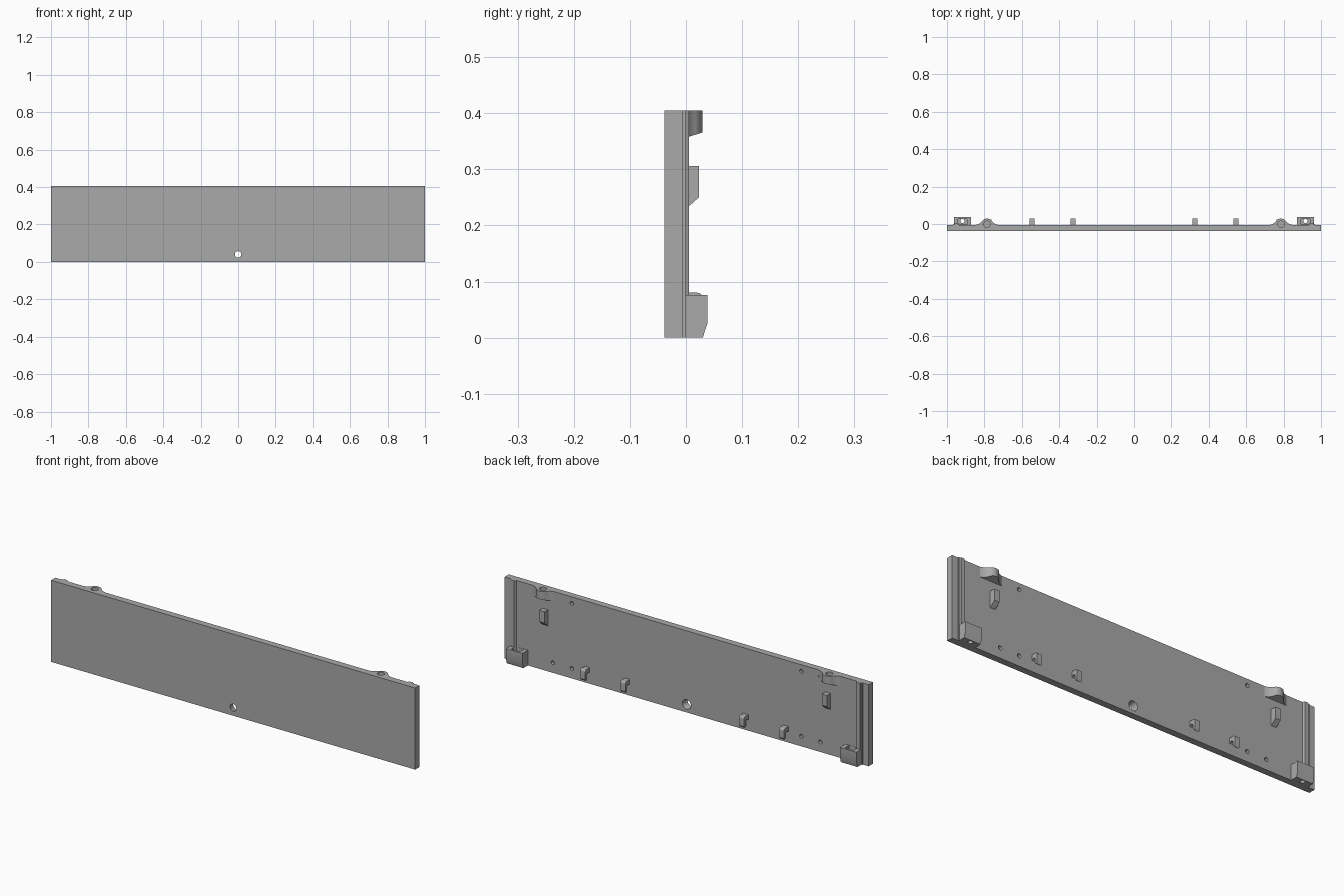
import bpy, bmesh, math
from mathutils import Matrix, Vector

if "Cube" in bpy.data.objects:
    bpy.data.objects.remove(bpy.data.objects["Cube"])

grey = bpy.data.materials.new("plain grey")
grey.use_nodes = True
grey.diffuse_color = (0.4, 0.4, 0.4, 1)
grey.node_tree.nodes["Principled BSDF"].inputs["Base Color"].default_value = (0.4, 0.4, 0.4, 1)

BACK = -0.005      # rear face of the panel
FRONT = -0.038
TOP = 0.405
ROOT = BACK - 0.005  # parts sink slightly into the panel


def finish(name, bm):
    bmesh.ops.recalc_face_normals(bm, faces=bm.faces)
    mesh = bpy.data.meshes.new(name)
    bm.to_mesh(mesh)
    bm.free()
    mesh.materials.append(grey)
    obj = bpy.data.objects.new(name, mesh)
    bpy.context.collection.objects.link(obj)
    return obj


def prism(name, points, axis, start, end):
    """Extrude a profile: (y, z) along x, or (x, y) along z."""
    place = (lambda p: (start, p[0], p[1])) if axis == "x" else (lambda p: (p[0], p[1], start))
    step = Vector((end - start, 0, 0)) if axis == "x" else Vector((0, 0, end - start))
    bm = bmesh.new()
    face = bm.faces.new([bm.verts.new(place(p)) for p in points])
    new = bmesh.ops.extrude_face_region(bm, geom=[face])["geom"]
    bmesh.ops.translate(bm, vec=step, verts=[v for v in new if isinstance(v, bmesh.types.BMVert)])
    return finish(name, bm)


def box(name, x0, x1, y0, y1, z0, z1):
    return prism(name, [(x0, y0), (x1, y0), (x1, y1), (x0, y1)], "z", z0, z1)


def cylinder(name, centre, r1, r2, depth, axis="z", sides=32):
    bm = bmesh.new()
    turn = Matrix.Rotation(-math.pi / 2, 4, "X") if axis == "y" else Matrix()
    bmesh.ops.create_cone(bm, cap_ends=True, segments=sides, radius1=r1, radius2=r2,
                          depth=depth, matrix=Matrix.Translation(centre) @ turn)
    return finish(name, bm)


def cut(obj, *cutters):
    for cutter in cutters:
        cutter.hide_render = True
        mod = obj.modifiers.new("cut", "BOOLEAN")
        mod.operation = "DIFFERENCE"
        mod.solver = "EXACT"
        mod.object = cutter
        bpy.context.view_layer.objects.active = obj
        bpy.ops.object.modifier_apply(modifier=mod.name)
        bpy.data.objects.remove(cutter)


def smooth(obj):
    bpy.ops.object.select_all(action="DESELECT")
    obj.select_set(True)
    bpy.context.view_layer.objects.active = obj
    bpy.ops.object.shade_smooth_by_angle(angle=math.radians(30))


# Panel with a flared through hole and blind pin holes in the back
panel = box("panel", -1, 1, FRONT, BACK, 0, TOP)
cut(panel, cylinder("hole", (0, (FRONT + BACK) / 2, 0.04), 0.017, 0.024, 0.036, "y"))
for x in (-0.735, -0.63, 0.63, 0.735):
    for z in (0.05, 0.373):
        cut(panel, cylinder("hole", (x, BACK, z), 0.01, 0.01, 0.03, "y", 20))

for side, s in (("left", 1), ("right", -1)):
    # Stepped rib near each end
    rib = [(0.934, ROOT), (0.968, ROOT), (0.968, 0), (0.96, 0),
           (0.958, 0.005), (0.94, 0.005), (0.934, BACK)]
    prism(side + "_end_rib", [(s * x, y) for x, y in rib], "z", 0, TOP)

    # Round boss with flared foot and slanted underside
    bx, by, r = s * 0.786, -0.004, 0.033
    outline = [(bx + 0.06, ROOT), (bx + 0.06, BACK), (bx + 0.042, 0.001)]
    outline += [(bx + r * math.cos(a), by + r * math.sin(a))
                for a in (math.pi * i / 24 for i in range(4, 21))]
    outline += [(bx - 0.042, 0.001), (bx - 0.06, BACK), (bx - 0.06, ROOT)]
    boss = prism(side + "_boss", outline, "z", 0.35, TOP)
    slope = prism("slope", [(-0.03, 0.34), (0.05, 0.34), (0.05, 0.372), (-0.03, 0.347)],
                  "x", bx - 0.1, bx + 0.1)
    cut(boss, slope)
    for part in (boss, panel):
        cut(part, cylinder("bore", (bx, by + 0.003, TOP), 0.017, 0.017, 0.07))
    smooth(boss)

    # Tapered locating fin below the boss
    fin = [(ROOT, 0.306), (0.023, 0.306), (0.023, 0.25), (0.005, 0.234), (ROOT, 0.222)]
    prism(side + "_fin", fin, "x", s * 0.762, s * 0.79)

    # Corner socket with pocket and drain hole
    profile = [(ROOT, 0), (0.03, 0), (0.038, 0.025), (0.038, 0.076), (ROOT, 0.076)]
    socket = prism(side + "_corner_socket", profile, "x", s * 0.872, s * 0.963)
    cut(socket, box("pocket", s * 0.893, s * 0.94, BACK + 0.001, 0.028, 0.03, 0.1),
        cylinder("drain", (s * 0.917, 0.016, 0.02), 0.011, 0.011, 0.08, sides=24))
    smooth(socket)

    # Small downward hooks with a rounded shoulder
    for place, x in (("inner", 0.326), ("outer", 0.546)):
        hook = [(ROOT, 0.08), (0.02, 0.08)]
        hook += [(0.02 + 0.01 * math.sin(a), 0.07 + 0.01 * math.cos(a))
                 for a in (math.pi * i / 12 for i in range(1, 7))]
        hook += [(0.03, 0.035), (0.024, 0.025), (0.016, 0.03), (0.016, 0.052),
                 (0.01, 0.06), (0.002, 0.06), (BACK, 0.054), (ROOT, 0.054)]
        smooth(prism(f"{side}_{place}_hook", hook, "x", s * x - 0.0135, s * x + 0.0135))

smooth(panel)
